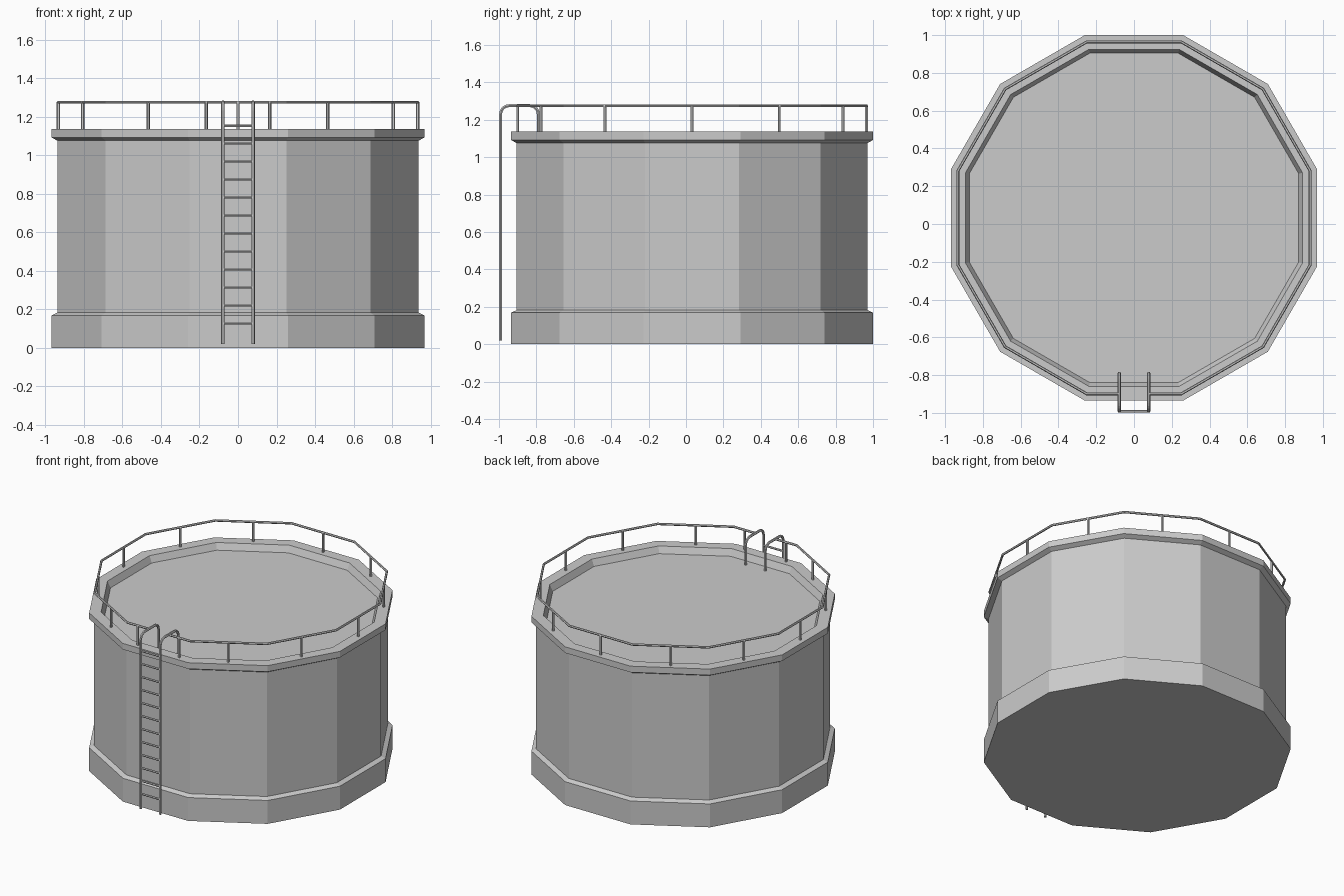
import bpy, bmesh, math
from mathutils import Vector

old = bpy.data.objects.get("Cube")
if old:
    bpy.data.objects.remove(old, do_unlink=True)

CY = 0.0325            # tank axis, shifted back by the ladder
SIDES = 12
HALF = math.pi / SIDES

grey = bpy.data.materials.new("steel_grey")
grey.use_nodes = True
grey.diffuse_color = (0.6, 0.6, 0.6, 1)
grey.node_tree.nodes["Principled BSDF"].inputs["Base Color"].default_value = (0.6, 0.6, 0.6, 1)


def add_mesh(name, mesh):
    mesh.materials.clear()
    mesh.materials.append(grey)
    obj = bpy.data.objects.new(name, mesh)
    bpy.context.collection.objects.link(obj)
    return obj


def polar(apothem, angle, z):
    return Vector((apothem * math.cos(angle), CY + apothem * math.sin(angle), z))


def corner(apothem, i, z):
    return polar(apothem / math.cos(HALF), HALF + i * 2 * HALF, z)


def tube(name, paths, radius):
    """Six-sided tubes along straight-segment paths."""
    curve = bpy.data.curves.new(name, "CURVE")
    curve.dimensions = "3D"
    curve.bevel_depth = radius
    curve.bevel_resolution = 1
    curve.use_fill_caps = True
    for path in paths:
        s = curve.splines.new("POLY")
        s.points.add(len(path) - 1)
        for p, co in zip(s.points, path):
            p.co = (*co, 1)
    temp = bpy.data.objects.new(name + "_path", curve)
    bpy.context.collection.objects.link(temp)
    deps = bpy.context.evaluated_depsgraph_get()
    mesh = bpy.data.meshes.new_from_object(temp.evaluated_get(deps))
    bpy.data.objects.remove(temp, do_unlink=True)
    for poly in mesh.polygons:
        poly.use_smooth = False
    return add_mesh(name, mesh)


# Tank shell: (apothem, height) profile from floor to recessed roof
profile = [(0.968, 0), (0.968, 0.168), (0.938, 0.182), (0.938, 1.075),
           (0.968, 1.092), (0.968, 1.136), (0.892, 1.136), (0.872, 1.09)]
bm = bmesh.new()
rings = [[bm.verts.new(corner(a, i, z)) for i in range(SIDES)] for a, z in profile]
for low, high in zip(rings, rings[1:]):
    for i in range(SIDES):
        j = (i + 1) % SIDES
        bm.faces.new((low[i], low[j], high[j], high[i]))
bm.faces.new(rings[0][::-1])
bm.faces.new(rings[-1])
bmesh.ops.recalc_face_normals(bm, faces=bm.faces)
shell = bpy.data.meshes.new("tank_shell")
bm.to_mesh(shell)
bm.free()
add_mesh("tank_shell", shell)

# Guard rail, open at the ladder
RAIL, RAIL_Z, RIM_Z = 0.932, 1.275, 1.13
front = CY - RAIL
rail_path = [Vector((0.08, front, RAIL_Z))]
rail_path += [corner(RAIL, i, RAIL_Z) for i in range(9, 9 + SIDES)]
rail_path += [Vector((-0.08, front, RAIL_Z))]
tube("guard_rail", [rail_path], 0.008)

# Posts: one per side, two beside the opening
feet = [polar(RAIL, k * 2 * HALF, RIM_Z) for k in range(SIDES) if k != 9]
feet += [Vector((x, front, RIM_Z)) for x in (-0.165, 0.165)]
tube("guard_rail_posts", [[f, Vector((f.x, f.y, RAIL_Z))] for f in feet], 0.009)

# Ladder side rails, hooked over the rim with rounded bends
Y_OUT, Y_IN, TOP, BEND = -0.991, -0.79, 1.275, 0.045
bend = [(BEND * math.cos(a), BEND * math.sin(a)) for a in (math.radians(d) for d in range(0, 91, 18))]


def side_rail(x):
    path = [Vector((x, Y_OUT, 0.02))]
    path += [Vector((x, Y_OUT + BEND - c, TOP - BEND + s)) for c, s in bend]
    path += [Vector((x, Y_IN - BEND + c, TOP - BEND + s)) for c, s in reversed(bend)]
    return path + [Vector((x, Y_IN, 1.085))]


LADDER_X = 0.078
tube("ladder_side_rails", [side_rail(-LADDER_X), side_rail(LADDER_X)], 0.009)

# Ladder rungs
heights = [0.127 + k * 0.0933 for k in range(12)]
tube("ladder_rungs", [[Vector((-LADDER_X, Y_OUT, z)), Vector((LADDER_X, Y_OUT, z))]
                      for z in heights], 0.007)
